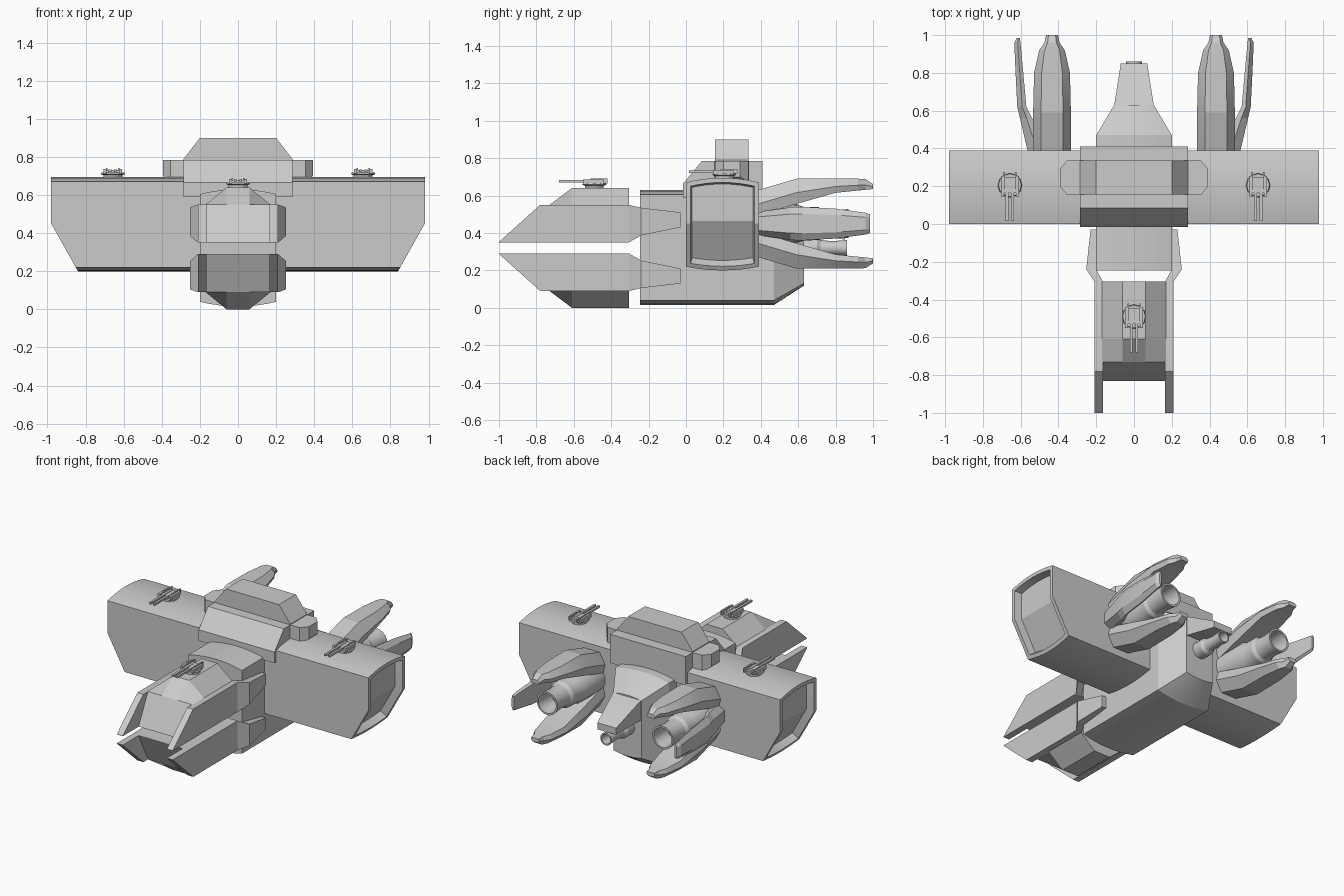
import bpy, bmesh
from math import sin, cos, pi, radians

cube = bpy.data.objects.get("Cube")
if cube:
    bpy.data.objects.remove(cube, do_unlink=True)

HULL = (0.6, 0.6, 0.6, 1)
mat = bpy.data.materials.new("hull_grey")
mat.use_nodes = True
mat.diffuse_color = HULL
bsdf = next(n for n in mat.node_tree.nodes if n.type == 'BSDF_PRINCIPLED')
bsdf.inputs["Base Color"].default_value = HULL


def finish(name, bm, mirror=False, angle=22):
    bmesh.ops.remove_doubles(bm, verts=bm.verts, dist=1e-5)
    bmesh.ops.dissolve_degenerate(bm, dist=1e-5, edges=bm.edges)
    bmesh.ops.recalc_face_normals(bm, faces=bm.faces)
    me = bpy.data.meshes.new(name)
    bm.to_mesh(me)
    bm.free()
    me.materials.append(mat)
    for p in me.polygons:
        p.use_smooth = True
    me.set_sharp_from_angle(angle=radians(angle))
    ob = bpy.data.objects.new(name, me)
    bpy.context.scene.collection.objects.link(ob)
    if mirror:
        ob.modifiers.new("mirror", 'MIRROR').use_axis = (True, False, False)
    return ob


def add_loft(bm, rings):
    """Skin a list of equal rings of points and cap both ends."""
    vs = [[bm.verts.new(p) for p in r] for r in rings]
    n = len(vs[0])
    for a, b in zip(vs, vs[1:]):
        for i in range(n):
            j = (i + 1) % n
            bm.faces.new((a[i], a[j], b[j], b[i]))
    bm.faces.new(vs[0])
    bm.faces.new(vs[-1])


def loft(name, rings, mirror=False, angle=22):
    bm = bmesh.new()
    add_loft(bm, rings)
    return finish(name, bm, mirror, angle)


def box_ring(y, x0, x1, z0, z1):
    return [(x0, y, z0), (x1, y, z0), (x1, y, z1), (x0, y, z1)]


def bow(half, z, rise, n=8):
    """Shallow arc from -half to +half, rising by rise in the middle."""
    return [(half * t, z + rise * (1 - t * t)) for t in (2 * i / n - 1 for i in range(n + 1))]


def lathe(name, cx, cz, profile, mirror=False, n=28):
    rings = [[(cx + r * cos(2 * pi * i / n), y, cz + r * sin(2 * pi * i / n)) for i in range(n)]
             for y, r in profile]
    return loft(name, rings, mirror)


# cross wing: bowed top and bottom, chamfered ends with recessed frames
MID_Y, HALF = 0.195, 0.195
upper = [(HALF, 0.45)] + bow(HALF, 0.67, 0.025)[::-1] + [(-HALF, 0.45)]
lower = [(-HALF, 0.45)] + bow(HALF, 0.22, -0.02) + [(HALF, 0.45)]
bm = bmesh.new()
loop = upper + lower[1:-1]
ends, rows = [], []
for s in (-1, 1):
    row = [bm.verts.new((s * (0.98 - 0.56 * max(0, 0.45 - z)), MID_Y + y, z)) for y, z in loop]
    k = len(upper)
    ends.append([bm.faces.new(row[:k]), bm.faces.new(row[k - 1:] + row[:1])])
    rows.append(row)
for i in range(len(loop)):
    j = (i + 1) % len(loop)
    bm.faces.new((rows[0][i], rows[0][j], rows[1][j], rows[1][i]))
bmesh.ops.recalc_face_normals(bm, faces=bm.faces)
for pair in ends:
    bmesh.ops.inset_region(bm, faces=pair, thickness=0.025, use_even_offset=True)
    bmesh.ops.inset_region(bm, faces=pair, thickness=0.008, depth=-0.05, use_even_offset=True)
finish("cross_wing", bm)


# fuselage with tapered tail
def hull_ring(y, w, z0, z1, rise):
    top = bow(w, z1, rise)
    bottom = bow(w, z0, -rise)
    return [(x, y, z) for x, z in top + bottom[::-1]]


loft("fuselage", [hull_ring(-0.245, 0.2, 0.04, 0.605, 0.025),
                  hull_ring(0.47, 0.2, 0.04, 0.605, 0.025),
                  hull_ring(0.63, 0.105, 0.13, 0.52, 0.012)])
loft("tail_hood", [box_ring(0.6, -0.105, 0.105, 0.40, 0.53),
                   box_ring(0.64, -0.103, 0.103, 0.39, 0.52),
                   box_ring(0.85, -0.07, 0.07, 0.365, 0.41)])
lathe("tail_nozzle", 0, 0.32, [(0.6, 0.055), (0.7, 0.055), (0.72, 0.042), (0.78, 0.036),
                               (0.86, 0.042), (0.86, 0.033), (0.76, 0.028)])

# dorsal housing: sloped front block, tapered cap and side pods
block = [(-0.015, 0.59), (-0.015, 0.665), (0.085, 0.785), (0.41, 0.785), (0.41, 0.59)]
loft("dorsal_block", [[(s * 0.285, y, z) for y, z in block] for s in (-1, 1)])
loft("dorsal_cap", [box_ring(y, -0.285, 0.285, 0.78, 0.79)[:2] +
                    [(0.285, y, 0.79), (0.2, y, 0.9), (-0.2, y, 0.9), (-0.285, y, 0.79)]
                    for y in (0.155, 0.335)])
loft("dorsal_pod", [[(x, 0.245 + h, z), (x, 0.245 - h, z), (x, 0.245 - h, 0.785), (x, 0.245 + h, 0.785)]
                    for x, h, z in ((0.27, 0.092, 0.67), (0.355, 0.09, 0.67), (0.393, 0.045, 0.7))],
     mirror=True)

# split head: the lower jaw is the upper one flipped about the gap
SPLIT = 0.32
plate = [(-1.0, 0.165, 0.21, 0.35, 0.352), (-0.78, 0.165, 0.21, 0.35, 0.55),
         (-0.305, 0.165, 0.21, 0.35, 0.55), (-0.24, 0.2, 0.253, 0.387, 0.535),
         (-0.03, 0.195, 0.23, 0.43, 0.51)]


def cover_ring(y, shoulder, top):
    half = [(0.17, 0.35), (0.17, shoulder), (0.06, top)]
    return [(x, y, z) for x, z in half] + [(-x, y, z) for x, z in half[::-1]]


cover = [cover_ring(-0.305, 0.55, 0.64), cover_ring(-0.61, 0.55, 0.64),
         cover_ring(-0.73, 0.55, 0.55), cover_ring(-0.83, 0.352, 0.352)]
for label, flip in (("upper", 1), ("lower", -1)):
    def place(rings):
        return [[(x, y, SPLIT + flip * (z - SPLIT)) for x, y, z in r] for r in rings]
    loft(label + "_jaw_cover", place(cover))
    loft(label + "_jaw_side_plate", place([box_ring(*p) for p in plate]), mirror=True, angle=15)

# engine pods: nozzle surrounded by three clamp-like prongs
EX, EZ = 0.434, 0.45
lathe("engine", EX, EZ, [(0.37, 0.1), (0.6, 0.1), (0.63, 0.09), (0.71, 0.088), (0.73, 0.074),
                         (0.79, 0.07), (0.87, 0.078), (0.87, 0.066), (0.74, 0.056)], mirror=True)
long_prong = [(0.37, 0.175, 0.04, 0.1), (0.59, 0.24, 0.105, 0.1), (0.8, 0.24, 0.165, 0.095),
              (0.92, 0.24, 0.177, 0.068), (0.96, 0.238, 0.181, 0.04), (1.0, 0.212, 0.185, 0.032)]
side_prong = [(0.37, 0.125, 0.03, 0.06), (0.56, 0.17, 0.105, 0.088), (0.62, 0.184, 0.136, 0.09),
              (0.8, 0.193, 0.152, 0.08), (0.96, 0.2, 0.167, 0.058), (0.985, 0.186, 0.17, 0.05)]


def prong_rings(stations, ang):
    rings = []
    for y, out, inn, w in stations:
        mid = inn + 0.45 * (out - inn)
        half = [(0.58 * w, out), (w, mid), (0.85 * w, inn)]
        sec = half + [(-t, r) for t, r in half[::-1]]
        rings.append([(EX + r * sin(ang) + t * cos(ang), y, EZ + r * cos(ang) - t * sin(ang))
                      for t, r in sec])
    return rings


for name, st, deg in (("top_prong", long_prong, 0), ("outer_prong", side_prong, 90),
                      ("bottom_prong", long_prong, 180)):
    loft(name, prong_rings(st, radians(deg)), mirror=True, angle=12)


# twin-barrel turrets
def turret(name, cx, cy, cz, mirror=False):
    bm = bmesh.new()

    def disc(z, r):
        return [(cx + r * cos(pi * i / 6), cy + r * sin(pi * i / 6), cz + z) for i in range(12)]

    def box(x0, x1, y0, y1, z0, z1):
        add_loft(bm, [box_ring(cy + y, cx + x0, cx + x1, cz + z0, cz + z1) for y in (y0, y1)])

    add_loft(bm, [disc(-0.02, 0.05), disc(0.012, 0.05), disc(0.018, 0.064), disc(0.026, 0.06)])
    for s in (-1, 1):
        box(*sorted((s * 0.032, s * 0.048)), -0.06, 0.05, 0.02, 0.045)
        box(*sorted((s * 0.007, s * 0.022)), -0.19, 0.03, 0.03, 0.043)
        box(*sorted((s * 0.027, s * 0.035)), -0.02, 0.07, 0.025, 0.05)
    box(-0.032, 0.032, -0.04, 0.045, 0.02, 0.04)
    finish(name, bm, mirror)


turret("nose_turret", 0, -0.49, 0.64)
turret("wing_turret", 0.657, 0.205, 0.692, mirror=True)
